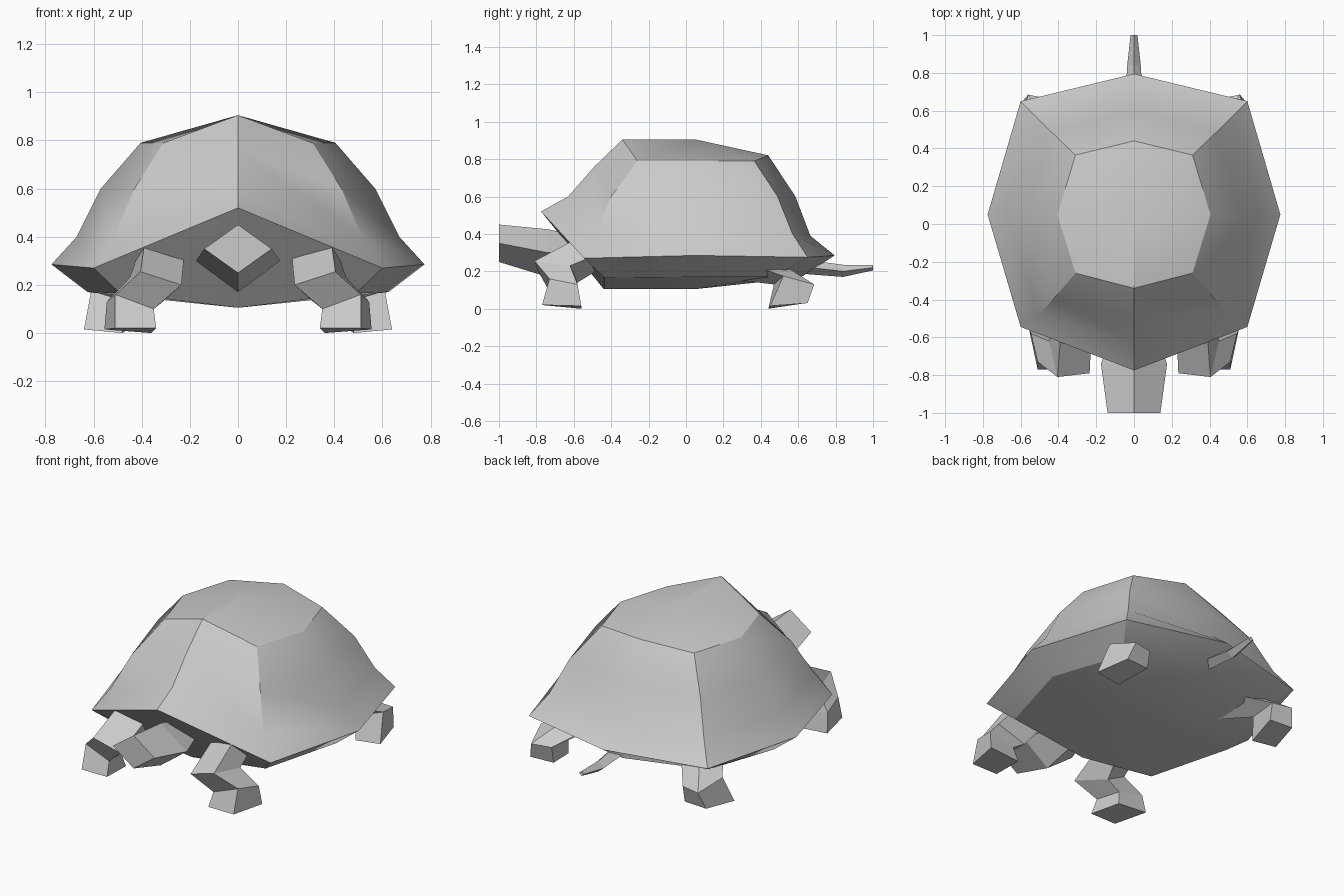
import bpy, bmesh, math

if "Cube" in bpy.data.objects:
    bpy.data.objects.remove(bpy.data.objects["Cube"])

grey = bpy.data.materials.new("stone_grey")
grey.diffuse_color = (0.6, 0.6, 0.6, 1)
grey.use_nodes = True
grey.node_tree.nodes["Principled BSDF"].inputs["Base Color"].default_value = grey.diffuse_color


def finish(name, bm, smooth=30):
    bmesh.ops.recalc_face_normals(bm, faces=bm.faces[:])
    me = bpy.data.meshes.new(name)
    bm.to_mesh(me)
    bm.free()
    ob = bpy.data.objects.new(name, me)
    bpy.context.collection.objects.link(ob)
    me.materials.append(grey)
    if smooth:
        bpy.ops.object.select_all(action='DESELECT')
        ob.select_set(True)
        bpy.context.view_layer.objects.active = ob
        bpy.ops.object.shade_smooth_by_angle(angle=math.radians(smooth))
    return ob


def bridge(bm, a, b):
    n = len(a)
    for i in range(n):
        j = (i + 1) % n
        bm.faces.new((a[i], a[j], b[j], b[i]))


def loft(name, sections):
    """Skin a list of equal-sized sections and cap both ends."""
    bm = bmesh.new()
    rings = [[bm.verts.new(p) for p in s] for s in sections]
    for a, b in zip(rings, rings[1:]):
        bridge(bm, a, b)
    bm.faces.new(rings[0])
    bm.faces.new(rings[-1])
    return finish(name, bm, 0)


# Shell: half rings run front, front corner, side, back corner, back
half_rings = [
    [(0, -.34, .905), (.31, -.26, .79), (.405, .05, .79), (.31, .365, .79), (0, .44, .82)],
    [(0, -.49, .76), (.43, -.40, .60), (.57, .05, .60), (.44, .49, .60), (0, .585, .60)],
    [(0, -.63, .60), (.515, -.49, .40), (.67, .04, .40), (.52, .57, .40), (0, .665, .39)],
    [(0, -.775, .52), (.60, -.545, .27), (.775, .05, .285), (.60, .65, .275), (0, .795, .285)],
    [(0, -.44, .105), (.49, -.435, .165), (.625, .05, .17), (.48, .47, .17), (0, .61, .165)],
]
bm = bmesh.new()
rings = []
for h in half_rings:
    full = h + [(-x, y, z) for x, y, z in h[3:0:-1]]
    rings.append([bm.verts.new(p) for p in full])
for a, b in zip(rings, rings[1:]):
    bridge(bm, a, b)
# Crown and belly: four quads around a centre point
for ring, z in ((rings[0], .905), (rings[-1], .105)):
    c = bm.verts.new((0, .05, z))
    for i in range(0, 8, 2):
        bm.faces.new((c, ring[i], ring[i + 1], ring[(i + 2) % 8]))
finish("shell", bm)


def diamond(y, w, top, mid, low):
    return [(0, y, top), (w, y, mid), (0, y, low), (-w, y, mid)]


# Head with a neck that narrows into the shell
head = [diamond(-1, .14, .45, .35, .25),
        diamond(-.74, .175, .425, .30, .17),
        diamond(-.48, .08, .37, .30, .23)]
loft("head", head)

# Tail
loft("tail", [diamond(.58, .05, .27, .23, .19),
              diamond(.84, .036, .235, .20, .17),
              diamond(1, .018, .235, .22, .205)])

# Legs: shoulder, elbow, ankle and sole sections
front = [
    [(.22, -.48, .36), (.38, -.48, .43), (.42, -.45, .30), (.26, -.45, .22)],
    [(.235, -.79, .20), (.405, -.81, .255), (.45, -.62, .23), (.30, -.58, .14)],
    [(.35, -.735, .10), (.51, -.73, .16), (.545, -.58, .13), (.38, -.58, .09)],
    [(.34, -.77, .02), (.51, -.77, .02), (.555, -.56, .015), (.36, -.56, 0)],
]
back = [
    [(.28, .45, .23), (.43, .48, .26), (.50, .36, .23), (.35, .30, .15)],
    [(.44, .66, .13), (.56, .685, .13), (.61, .52, .175), (.46, .47, .13)],
    [(.44, .64, .03), (.59, .65, .03), (.64, .45, .015), (.48, .44, 0)],
]
for side, s in (("right", 1), ("left", -1)):
    for part, secs in (("front_leg", front), ("back_leg", back)):
        loft(f"{part}_{side}", [[(s * x, y, z) for x, y, z in q] for q in secs])
